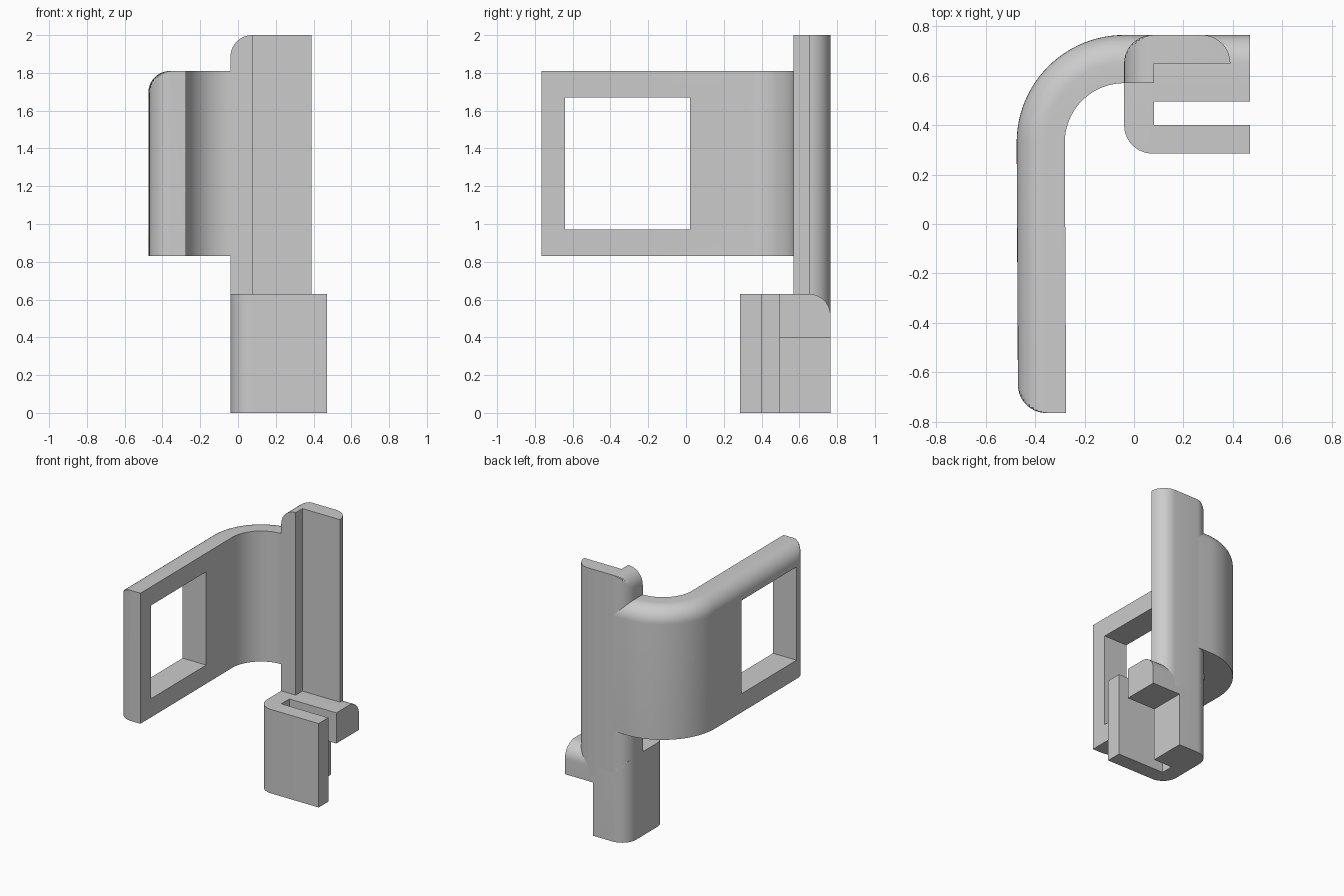
import bpy, bmesh, math
from mathutils import Vector

if "Cube" in bpy.data.objects:
    bpy.data.objects.remove(bpy.data.objects["Cube"], do_unlink=True)

R = 0.115          # edge rounding shared by every part
BACK = 0.765       # rear plane
STEPS = 10

grey = bpy.data.materials.new("plain_grey")
grey.use_nodes = True
grey.diffuse_color = (0.6, 0.6, 0.6, 1)
grey.node_tree.nodes["Principled BSDF"].inputs["Base Color"].default_value = (0.6, 0.6, 0.6, 1)


def arc(cx, cy, r, start, end, steps=STEPS):
    """Points on an arc, angles in degrees."""
    angles = [math.radians(start + (end - start) * i / steps) for i in range(steps + 1)]
    return [(cx + r * math.cos(a), cy + r * math.sin(a)) for a in angles]


def loft(name, sections):
    """Closed solid through matching rings of 3D points."""
    bm = bmesh.new()
    rings = [[bm.verts.new(p) for p in ring] for ring in sections]
    n = len(rings[0])
    for a, b in zip(rings, rings[1:]):
        for i in range(n):
            j = (i + 1) % n
            bm.faces.new((a[i], a[j], b[j], b[i]))
    bm.faces.new(rings[0][::-1])
    bm.faces.new(rings[-1])
    bmesh.ops.remove_doubles(bm, verts=bm.verts, dist=1e-5)
    bmesh.ops.recalc_face_normals(bm, faces=bm.faces)
    mesh = bpy.data.meshes.new(name)
    bm.to_mesh(mesh)
    bm.free()
    mesh.materials.append(grey)
    obj = bpy.data.objects.new(name, mesh)
    bpy.context.collection.objects.link(obj)
    return obj


def activate(obj):
    bpy.ops.object.select_all(action='DESELECT')
    obj.select_set(True)
    bpy.context.view_layer.objects.active = obj


def cut_box(obj, x, y, z):
    """Remove a box, given as ranges, from a part."""
    cutter = loft("cutter", [[(a, b, c) for a, b in
                              ((x[0], y[0]), (x[1], y[0]), (x[1], y[1]), (x[0], y[1]))] for c in z])
    cutter.hide_render = True
    mod = obj.modifiers.new("cut", 'BOOLEAN')
    mod.operation = 'DIFFERENCE'
    mod.solver = 'EXACT'
    mod.object = cutter
    activate(obj)
    bpy.ops.object.modifier_apply(modifier=mod.name)
    bpy.data.objects.remove(cutter, do_unlink=True)


# Rounding as (height or distance, inset) pairs, from flush to fully inset
rounding = [(y, R - x) for x, y in arc(0, 0, R, 0, 90)]

# Upright column: ridge on the left, thinner plate on the right, top left edge rounded
LEFT = -0.04
column_plan = ([(LEFT, 0.57), (0.08, 0.57), (0.08, 0.65), (0.39, 0.65)]
               + arc(0.39 - R, BACK - R, R, 0, 90)[1:]
               + arc(LEFT + R, BACK - R, R, 90, 180))
levels = [(0.45, 0)] + [(2 - R + h, inset) for h, inset in rounding]
column = loft("upright_column",
              [[(max(x, LEFT + inset), y, z) for x, y in column_plan] for z, inset in levels])

# Clip: U-shaped block open to the side, rear top edge rounded
RIGHT = 0.47
clip_plan = ([(RIGHT, 0.285), (RIGHT, 0.40), (0.08, 0.40), (0.08, 0.495),
              (RIGHT, 0.495), (RIGHT, BACK)]
             + arc(LEFT + R, BACK - R, R, 90, 180)
             + arc(LEFT + R, 0.285 + R, R, 180, 270))
levels = [(0, 0)] + [(0.63 - R + h, inset) for h, inset in rounding]
clip = loft("slotted_clip",
            [[(x, min(y, BACK - inset), z) for x, y in clip_plan] for z, inset in levels])
cut_box(clip, (0.235, 0.6), (0.45, 0.9), (-0.1, 0.4))   # step under the rear leg

# Curved arm: section (depth from the outer face, height) swept along the outer line
THICK, BOTTOM, TOP = 0.195, 0.83, 1.81
arm_section = ([(0, BOTTOM)] + arc(R, TOP - R, R, 180, 90)
               + [(THICK, TOP), (THICK, BOTTOM)])
BEND = 0.435
stations = []      # outer point, inward direction, inset of the outer face
for along, inset in reversed(rounding):
    stations.append((Vector((-0.47, -BACK + R - along)), Vector((1, 0)), inset))
for x, y in arc(LEFT, BACK - BEND, BEND, 180, 90, 24):
    inward = (Vector((LEFT, BACK - BEND)) - Vector((x, y))).normalized()
    stations.append((Vector((x, y)), inward, 0))
stations.append((Vector((0.07, BACK)), Vector((0, -1)), 0))
rings = []
for point, inward, inset in stations:
    rings.append([(*(point + inward * max(d, inset)), z) for d, z in arm_section])
arm = loft("curved_arm", rings)
cut_box(arm, (-0.7, -0.1), (-0.64, 0.02), (0.97, 1.67))  # window

# Smooth curved faces, crisp corners
for part in (column, clip, arm):
    activate(part)
    bpy.ops.object.shade_smooth_by_angle(angle=math.radians(30))
